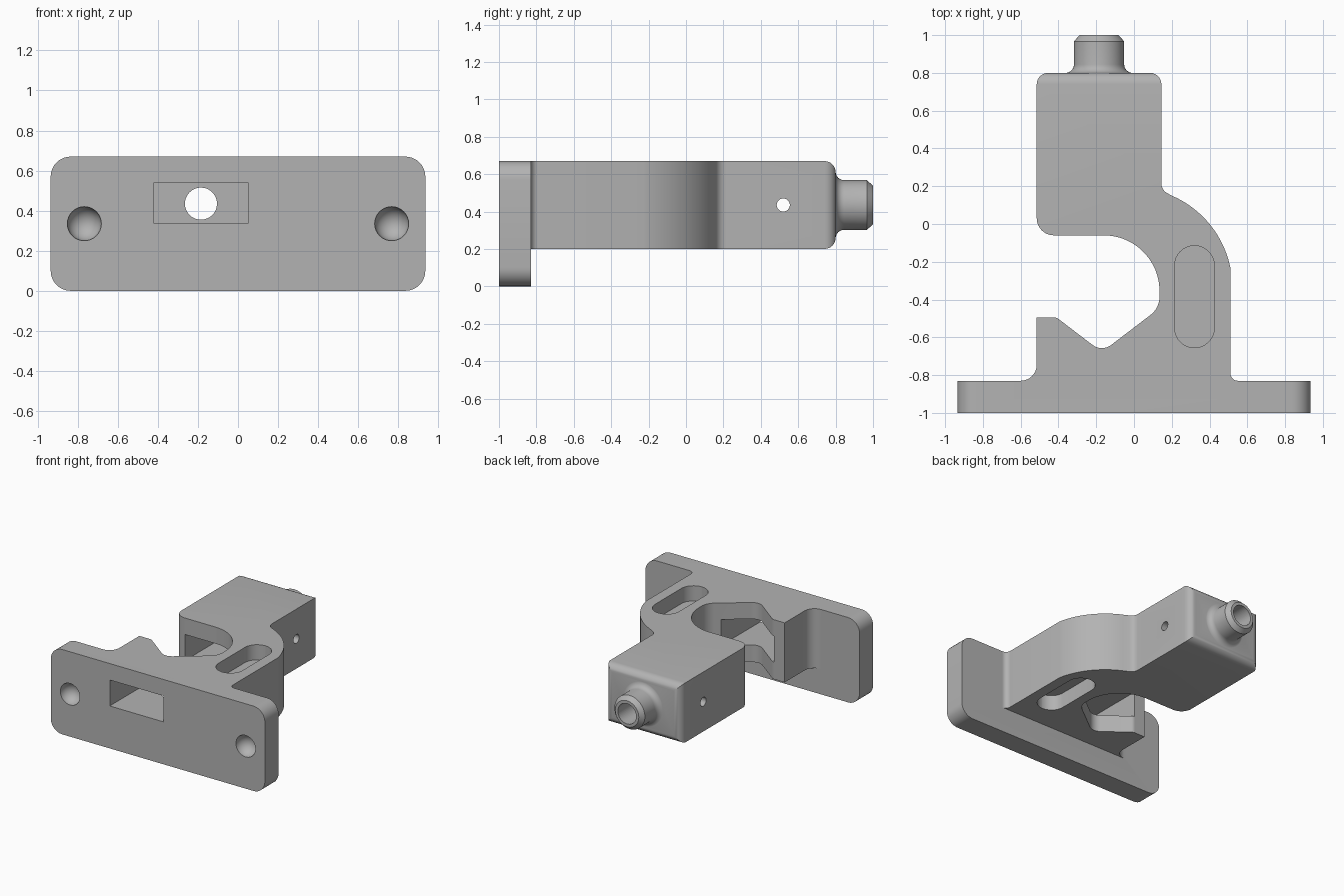
import bpy, bmesh, math
from mathutils import Vector, Matrix

if "Cube" in bpy.data.objects:
    bpy.data.objects.remove(bpy.data.objects["Cube"])

metal = bpy.data.materials.new("plain grey")
metal.diffuse_color = (0.45, 0.45, 0.45, 1)
metal.use_nodes = True
metal.node_tree.nodes["Principled BSDF"].inputs["Base Color"].default_value = metal.diffuse_color


def fillet(points, seg=8):
    """Round the corners of a closed (x, y, radius) outline."""
    out = []
    for i, (x, y, r) in enumerate(points):
        p = Vector((x, y))
        if r == 0:
            out.append(p)
            continue
        a = (Vector(points[i - 1][:2]) - p).normalized()
        b = (Vector(points[(i + 1) % len(points)][:2]) - p).normalized()
        half = a.angle(b) / 2
        c = p + (a + b).normalized() * (r / math.sin(half))
        s, e = p + a * (r / math.tan(half)) - c, p + b * (r / math.tan(half)) - c
        turn = math.atan2(s.x * e.y - s.y * e.x, s.dot(e))
        out += [c + Matrix.Rotation(turn * k / seg, 2) @ s for k in range(seg + 1)]
    return out


def arc(cx, cy, r, start, end, n):
    angles = [math.radians(start + (end - start) * k / n) for k in range(n + 1)]
    return [(cx + r * math.cos(t), cy + r * math.sin(t), 0) for t in angles]


def make(name, bm):
    bmesh.ops.recalc_face_normals(bm, faces=bm.faces)
    mesh = bpy.data.meshes.new(name)
    bm.to_mesh(mesh)
    bm.free()
    mesh.materials.append(metal)
    ob = bpy.data.objects.new(name, mesh)
    bpy.context.collection.objects.link(ob)
    return ob


def prism(points, low, high, upright=False):
    """Extrude an outline along z, or along y when upright."""
    bm = bmesh.new()
    put = (lambda p, h: (p[0], h, p[1])) if upright else (lambda p, h: (p[0], p[1], h))
    lo = [bm.verts.new(put(p, low)) for p in points]
    hi = [bm.verts.new(put(p, high)) for p in points]
    bm.faces.new(lo)
    bm.faces.new(hi[::-1])
    n = len(points)
    for i in range(n):
        j = (i + 1) % n
        bm.faces.new((lo[i], lo[j], hi[j], hi[i]))
    return bm


def rect(x0, x1, y0, y1, r):
    return fillet([(x0, y0, r), (x1, y0, r), (x1, y1, r), (x0, y1, r)])


def cylinder(r, length, centre, axis):
    bm = bmesh.new()
    turn = Matrix.Rotation(math.pi / 2, 4, 'X' if axis == 'Y' else 'Y')
    bmesh.ops.create_cone(bm, cap_ends=True, segments=48, radius1=r, radius2=r,
                          depth=length, matrix=Matrix.Translation(centre) @ turn)
    return bm


def combine(target, bm, operation):
    tool = make("cutter", bm)
    mod = target.modifiers.new("combine", 'BOOLEAN')
    mod.object, mod.operation, mod.solver = tool, operation, 'EXACT'
    bpy.context.view_layer.objects.active = target
    bpy.ops.object.modifier_apply(modifier=mod.name)
    bpy.data.objects.remove(tool)


# Hooked body with V cradle, curved arm and rear block
outline = [(-0.62, -0.92, 0), (-0.62, -0.83, 0), (-0.515, -0.83, 0.085),
           (-0.515, -0.495, 0), (-0.41, -0.495, 0.04), (-0.17, -0.678, 0.08),
           (0.135, -0.445, 0.12)]
outline += arc(-0.16, -0.355, 0.295, 0, 90, 20)
outline += [(-0.515, -0.06, 0.09), (-0.515, 0.8, 0), (0.145, 0.8, 0), (0.145, 0.18, 0.06)]
outline += arc(-0.009, -0.337, 0.53, 66.8, 11.6, 16)
outline += [(0.51, -0.83, 0.04), (0.56, -0.83, 0), (0.56, -0.92, 0)]
body = prism(fillet(outline), 0.2, 0.67)
back = [e for e in body.edges if all(abs(v.co.y - 0.8) < 1e-4 for v in e.verts)]
bmesh.ops.bevel(body, geom=back, offset=0.06, segments=6, profile=0.5, affect='EDGES')
bracket = make("clamp_bracket", body)

# Mounting plate
combine(bracket, prism(rect(-0.935, 0.935, 0, 0.67, 0.1), -1, -0.83, True), 'UNION')

# Chamfered nozzle with flared root
profile = [(0, 0.7), (0.178, 0.7), (0.178, 0.799)]
profile += [(0.178 - 0.045 * math.sin(t), 0.845 - 0.045 * math.cos(t))
            for t in [math.pi / 12 * k for k in range(1, 7)]]
profile += [(0.133, 0.967), (0.103, 1.0), (0, 1.0)]
nozzle = bmesh.new()
ring = [nozzle.verts.new((-0.185 + r, y, 0.435)) for r, y in profile]
edges = [nozzle.edges.new(pair) for pair in zip(ring, ring[1:])]
bmesh.ops.spin(nozzle, geom=ring + edges, cent=(-0.185, 0, 0.435), axis=(0, 1, 0),
               angle=2 * math.pi, steps=48)
bmesh.ops.remove_doubles(nozzle, verts=nozzle.verts, dist=1e-4)
combine(bracket, nozzle, 'UNION')

# Rectangular channel, nozzle bore and cross pin hole
combine(bracket, prism(rect(-0.42, 0.05, 0.335, 0.54, 0), -1.1, 0.6, True), 'DIFFERENCE')
combine(bracket, cylinder(0.08, 0.7, (-0.185, 0.8, 0.435), 'Y'), 'DIFFERENCE')
combine(bracket, cylinder(0.035, 1.2, (-0.185, 0.52, 0.435), 'X'), 'DIFFERENCE')

# Blind slots above and below the arm
for low, high in ((0.55, 0.8), (0.1, 0.32)):
    combine(bracket, prism(rect(0.215, 0.425, -0.655, -0.115, 0.1049), low, high), 'DIFFERENCE')

# Round dimples in the plate front
for x in (-0.767, 0.767):
    dimple = bmesh.new()
    bmesh.ops.create_uvsphere(dimple, u_segments=32, v_segments=16, radius=0.085,
                              matrix=Matrix.Translation((x, -1, 0.335)))
    combine(bracket, dimple, 'DIFFERENCE')

bpy.ops.object.select_all(action='DESELECT')
bracket.select_set(True)
bpy.context.view_layer.objects.active = bracket
bpy.ops.object.shade_smooth_by_angle(angle=math.radians(30))
